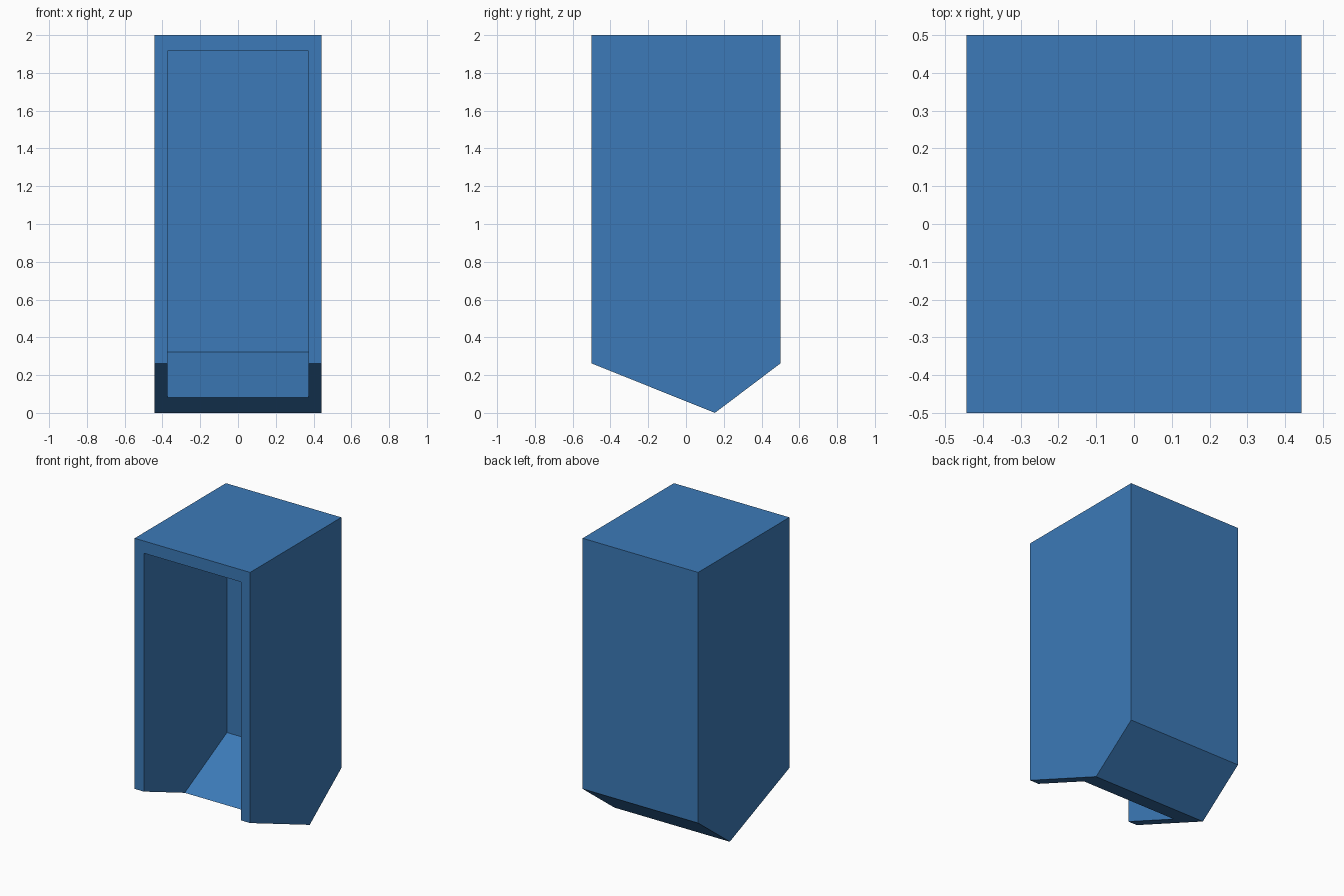
import bpy, bmesh

if "Cube" in bpy.data.objects:
    bpy.data.objects.remove(bpy.data.objects["Cube"])


def extrude_profile(name, points, half_width):
    """Solid made by sweeping a side (y, z) profile along x."""
    bm = bmesh.new()
    face = bm.faces.new([bm.verts.new((-half_width, y, z)) for y, z in points])
    ext = bmesh.ops.extrude_face_region(bm, geom=[face])
    moved = [v for v in ext["geom"] if isinstance(v, bmesh.types.BMVert)]
    bmesh.ops.translate(bm, vec=(2 * half_width, 0, 0), verts=moved)
    bmesh.ops.recalc_face_normals(bm, faces=bm.faces)
    mesh = bpy.data.meshes.new(name)
    bm.to_mesh(mesh)
    bm.free()
    obj = bpy.data.objects.new(name, mesh)
    bpy.context.collection.objects.link(obj)
    return obj


blue = bpy.data.materials.new("steel blue")
blue.diffuse_color = (0.045, 0.195, 0.48, 1)
blue.use_nodes = True
blue.node_tree.nodes["Principled BSDF"].inputs["Base Color"].default_value = blue.diffuse_color

# Outer casing: tall box with a wedge-shaped underside
casing = extrude_profile("casing", [
    (-0.5, 0.262), (0.153, 0.0), (0.5, 0.262), (0.5, 2.0), (-0.5, 2.0)], 0.443)
casing.data.materials.append(blue)

# Cavity: open at the front, with a sloping floor up to the back wall
cutter = extrude_profile("cavity_cutter", [
    (-0.7, -0.256), (0.412, 0.323), (0.412, 1.915), (-0.7, 1.915)], 0.373)
cutter.data.materials.append(blue)
cutter.hide_render = True

cut = casing.modifiers.new("cavity", "BOOLEAN")
cut.operation = "DIFFERENCE"
cut.solver = "EXACT"
cut.object = cutter

# Bake the cut and discard the helper
bpy.context.view_layer.objects.active = casing
bpy.ops.object.modifier_apply(modifier=cut.name)
bpy.data.objects.remove(cutter)
